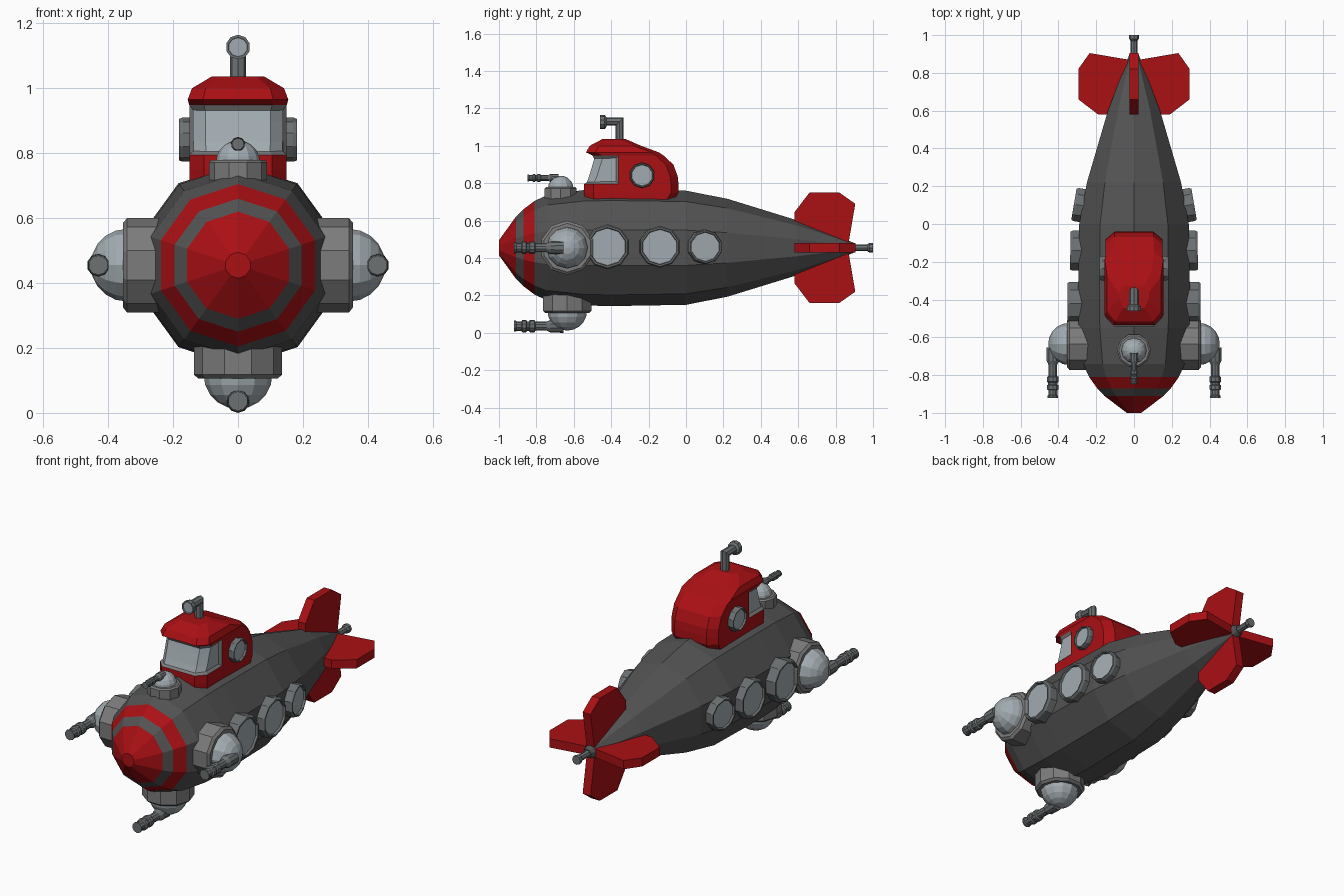
import bpy, bmesh, math
from mathutils import Vector, Matrix

cube = bpy.data.objects.get("Cube")
if cube:
    bpy.data.objects.remove(cube, do_unlink=True)

X, Y, Z = Vector((1, 0, 0)), Vector((0, 1, 0)), Vector((0, 0, 1))
AXIS_Z = 0.455


def material(name, color):
    m = bpy.data.materials.new(name)
    m.use_nodes = True
    m.diffuse_color = (*color, 1)
    node = next(n for n in m.node_tree.nodes if n.type == "BSDF_PRINCIPLED")
    node.inputs["Base Color"].default_value = (*color, 1)
    return m


RED = material("red paint", (0.40, 0.005, 0.007))
HULL = material("dark hull grey", (0.085, 0.085, 0.085))
STEEL = material("mid grey steel", (0.20, 0.20, 0.20))
METAL = material("gunmetal", (0.15, 0.165, 0.17))
GLASS = material("pale glass", (0.36, 0.41, 0.44))


def finish(name, bm, mats):
    bmesh.ops.remove_doubles(bm, verts=bm.verts, dist=1e-5)
    bmesh.ops.recalc_face_normals(bm, faces=bm.faces)
    mesh = bpy.data.meshes.new(name)
    bm.to_mesh(mesh)
    bm.free()
    for m in mats:
        mesh.materials.append(m)
    obj = bpy.data.objects.new(name, mesh)
    bpy.context.collection.objects.link(obj)
    return obj


def loft(rings, bands=None):
    """Skin closed rings of points; bands gives a material index per strip."""
    bm = bmesh.new()
    rows = [[bm.verts.new(p) for p in ring] for ring in rings]
    n = len(rows[0])
    for i, (a, b) in enumerate(zip(rows, rows[1:])):
        for j in range(n):
            k = (j + 1) % n
            bm.faces.new((a[j], a[k], b[k], b[j])).material_index = bands[i] if bands else 0
    for row, i in ((rows[0], 0), (rows[-1], -1)):
        bm.faces.new(row).material_index = bands[i] if bands else 0
    return bm


def lathe(name, profile, origin, axis, up, mats, n=10, bands=None):
    """Turn (distance, radius) pairs about an axis, with a corner towards up."""
    axis = axis.normalized()
    side = axis.cross(up)
    turns = [2 * math.pi * j / n for j in range(n)]
    rings = [[origin + axis * t + (up * math.cos(a) + side * math.sin(a)) * max(r, 1e-4)
              for a in turns] for t, r in profile]
    return finish(name, loft(rings, bands), mats)


# Hull with red nose bands
hull = [(-1, .04), (-.91, .165), (-.87, .205), (-.81, .25), (-.74, .283), (-.55, .308),
        (-.4, .312), (0, .305), (.22, .262), (.6, .145), (.9, .025)]
lathe("hull", hull, Z * AXIS_Z, Y, Z, [HULL, RED], bands=[1, 0, 1] + [0] * 7)

# Tail shaft
lathe("tail_shaft", [(.84, .03), (.91, .018), (.97, .018), (.98, .026), (1, .026)],
      Z * AXIS_Z, Y, Z, [METAL], n=8)

# Four tail fins
fin = [(.58, .10), (.58, .19), (.66, .295), (.82, .295), (.905, .235), (.87, .03)]
for i, label in enumerate(("top", "left", "bottom", "right")):
    turn = Matrix.Rotation(i * math.pi / 2, 3, "Y")
    rings = [[turn @ Vector((s, y, r)) + Z * AXIS_Z for y, r in fin] for s in (-.025, .025)]
    finish(label + "_tail_fin", loft(rings), [RED])


# Tower: chamfered plan rings (height, front, back, half width)
def plan(z, front, back, w):
    half = [(w * .7, front), (w, front + .05), (w, max(-.36, front + .08)),
            (w, back - .04), (w * .68, back)]
    return [Vector((x, y, z)) for x, y in half] + \
           [Vector((-x, y, z)) for x, y in reversed(half)]


sections = [(.68, -.54, -.08, .148), (.75, -.545, -.04, .15), (.795, -.545, -.04, .15),
            (.84, -.53, -.045, .15), (.90, -.512, -.068, .15), (.948, -.50, -.12, .15),
            (.965, -.535, -.145, .155), (1.0, -.515, -.24, .142), (1.037, -.445, -.325, .08)]
bm = loft([plan(*s) for s in sections])
bmesh.ops.recalc_face_normals(bm, faces=bm.faces)
# Wraparound window, sunk into the front of the tower
pane = []
for f in bm.faces:
    c = f.calc_center_median()
    if .795 < c.z < .948 and c.y < -.38:
        f.material_index = 1
        pane.append(f)
rim = bmesh.ops.inset_region(bm, faces=pane, thickness=.014, depth=-.012, use_even_offset=True)
for f in rim["faces"]:
    f.material_index = 2
finish("tower", bm, [RED, GLASS, STEEL])


# Portholes: rim with a sunken pane
def porthole(name, pos, axis, r, depth):
    profile = [(-depth, r), (-.012, r), (0, r * .94), (0, r * .86), (-.012, r * .83)]
    lathe(name, profile, pos, axis, Z, [METAL, GLASS], bands=[0, 0, 0, 0, 1][:4] + [1])


for sign, label in ((1, "left"), (-1, "right")):
    porthole(label + "_tower_porthole", Vector((sign * .182, -.235, .842)), X * sign, .068, .05)
    for place, x, y, r, lean in (("front", .352, -.42, .12, 0), ("middle", .337, -.14, .112, .02),
                                 ("rear", .318, .105, .093, .17)):
        porthole(f"{label}_{place}_porthole", Vector((sign * x, y, AXIS_Z + .005)),
                 Vector((sign, lean, 0)), r, .09)

# Periscope: bent tube with a lens head
rings = []
for y, z, tilt in ((-.355, 1.0, 0), (-.355, 1.13, 45), (-.44, 1.13, 90)):
    t = math.radians(tilt)
    stretch = 1.41 if tilt == 45 else 1
    across = Vector((0, math.cos(t), math.sin(t))) * stretch
    rings.append([Vector((0, y, z)) + (X * math.cos(a) * 1.2 + across * math.sin(a)) * .021
                  for a in (math.pi * j / 4 for j in range(8))])
finish("periscope_tube", loft(rings), [METAL])
lathe("periscope_head", [(0, .026), (.01, .038), (.035, .038), (.035, .03), (.031, .029)],
      Vector((0, -.425, 1.127)), -Y, Z, [METAL, GLASS], bands=[0, 0, 0, 1])


# Gun turrets: drum, dome and forward barrel
def turret(label, pos, out, up, drum_r, dome_r, depth, size, lift):
    lathe(label + "_turret_drum", [(-depth, drum_r), (0, drum_r), (.012 * size, drum_r * .9),
                                   (.012 * size, drum_r * .75)], pos, out, up, [STEEL])
    arc = [math.pi / 2 * i / 5 for i in range(6)]
    lathe(label + "_turret_dome", [(dome_r * math.sin(a), dome_r * math.cos(a)) for a in arc],
          pos, out, up, [GLASS], n=12)
    barrel = [(.02, .036), (.09, .034), (.11, .024), (.17, .024), (.175, .033), (.20, .033),
              (.205, .026), (.215, .026), (.22, .033), (.24, .033), (.245, .025),
              (.27, .025), (.275, .03), (.285, .03)]
    lathe(label + "_gun_barrel", [(t * size, r * size) for t, r in barrel],
          pos + out * lift, -Y, Z, [METAL])


for sign, label in ((1, "left"), (-1, "right")):
    turret(label, Vector((sign * .342, -.635, AXIS_Z)), X * sign, Z, .145, .112, .1, 1, .088)
turret("bottom", Vector((0, -.635, .118)), -Z, X, .136, .106, .1, 1, .082)
turret("top", Vector((0, -.67, .772)), Z, X, .09, .068, .07, .62, .056)
